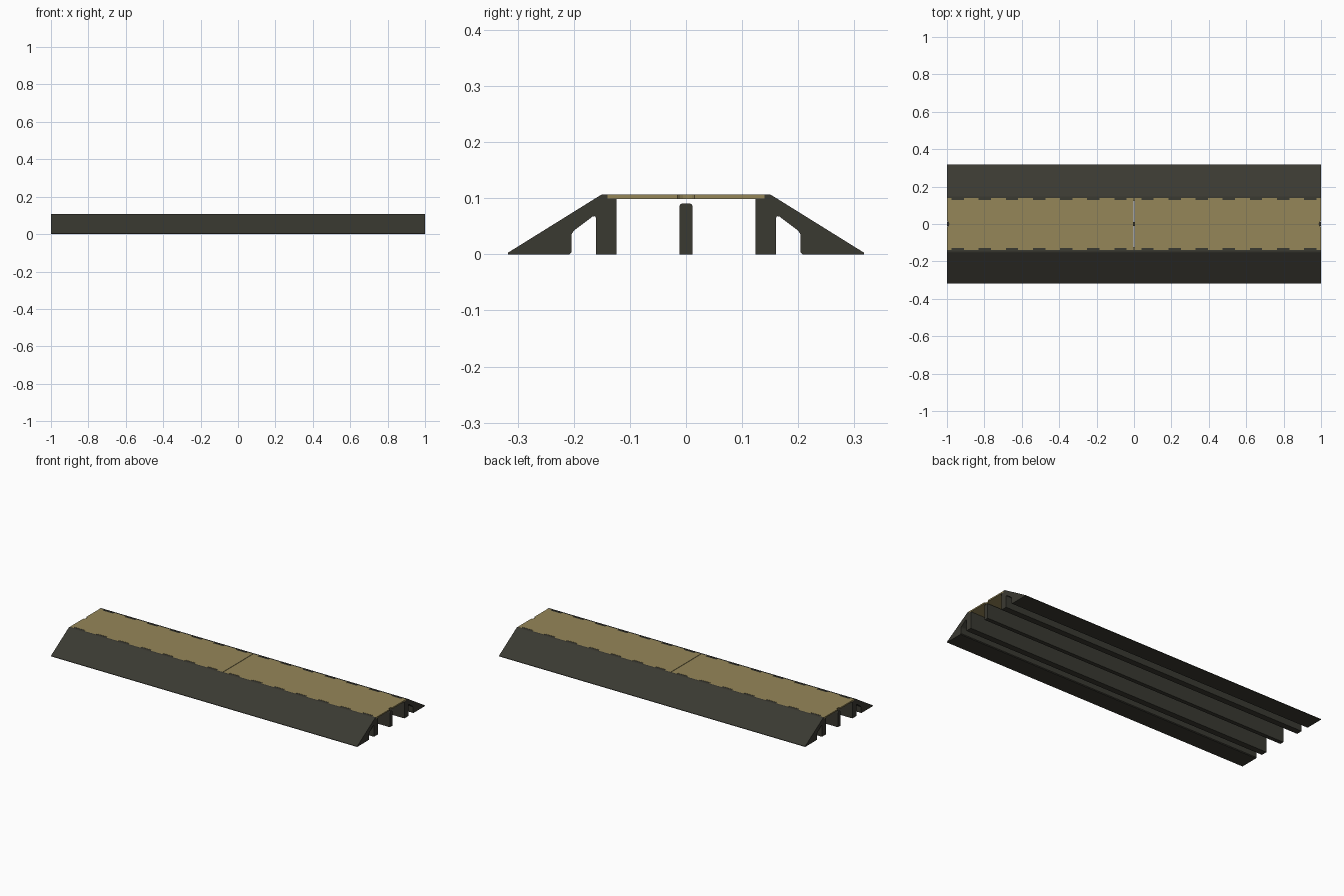
import bpy, bmesh, math
from mathutils import Vector

cube = bpy.data.objects.get("Cube")
if cube:
    bpy.data.objects.remove(cube, do_unlink=True)


def make_material(name, rgb):
    mat = bpy.data.materials.new(name)
    mat.use_nodes = True
    mat.diffuse_color = (*rgb, 1)
    mat.node_tree.nodes["Principled BSDF"].inputs["Base Color"].default_value = (*rgb, 1)
    return mat


RUBBER = make_material("dark rubber", (0.042, 0.041, 0.031))
LID = make_material("dull yellow lid", (0.30, 0.24, 0.098))


def extrude(name, points, direction, mat):
    """Make a solid by sweeping a flat outline along a direction."""
    bm = bmesh.new()
    face = bm.faces.new([bm.verts.new(p) for p in points])
    swept = bmesh.ops.extrude_face_region(bm, geom=[face])
    verts = [v for v in swept["geom"] if isinstance(v, bmesh.types.BMVert)]
    bmesh.ops.translate(bm, verts=verts, vec=Vector(direction))
    bmesh.ops.recalc_face_normals(bm, faces=bm.faces)
    mesh = bpy.data.meshes.new(name)
    bm.to_mesh(mesh)
    bm.free()
    mesh.materials.append(mat)
    obj = bpy.data.objects.new(name, mesh)
    bpy.context.collection.objects.link(obj)
    return obj


def rail(name, profile, side=1):
    """Sweep a (y, z) profile along the whole length."""
    return extrude(name, [(-1, side * y, z) for y, z in profile], (2, 0, 0), RUBBER)


TOP, SEAT = 0.107, 0.099      # lid top and the ledge it rests on
EDGE, INNER = 0.14, 0.129     # lid edge and depth of the interlocking teeth
PITCH, TOOTH = 0.145, 0.033   # tooth spacing and half width
tooth_centres = [PITCH * (i + 0.5) for i in range(7)]

# Sloped side ramps with a hollow underside and an upright inner wall
ramp = [
    (0.317, 0), (0.317, 0.003), (0.153, 0.105), (0.148, TOP), (EDGE, TOP),
    (EDGE, SEAT), (0.124, SEAT), (0.124, 0), (0.16, 0), (0.16, 0.064),
    (0.162, 0.068), (0.167, 0.067), (0.2, 0.042), (0.204, 0.036),
    (0.204, 0.004), (0.208, 0),
]
for name, side in (("back", 1), ("front", -1)):
    rail(name + "_ramp", ramp, side)
    # Teeth that lock into the lid edges
    for i, c in enumerate(tooth_centres):
        for x in (c, -c):
            y0, y1 = side * INNER, side * (EDGE + 0.002)
            corners = [(x - TOOTH, y0, SEAT), (x + TOOTH, y0, SEAT),
                       (x + TOOTH, y1, SEAT), (x - TOOTH, y1, SEAT)]
            extrude(f"{name}_tooth", corners, (0, 0, TOP - SEAT - 0.001), RUBBER)

# Centre divider with a rounded top
divider = [(-0.012, 0), (0.012, 0)]
for k in range(9):
    a = math.pi * k / 8
    shift = 0.005 if k < 4 else -0.005 if k > 4 else 0
    divider.append((shift + 0.007 * math.cos(a), 0.084 + 0.007 * math.sin(a)))
rail("centre_divider", divider)

# Two lid panels with toothed edges and a finger notch at the outer end
toothed = [(0.0015, EDGE)]
for c in tooth_centres:
    l, r = c - TOOTH, c + TOOTH
    toothed += [(l, EDGE), (l, INNER), (r, INNER), (r, EDGE)]
toothed.append((1, EDGE))
notch = [(1 - 0.01 * math.sin(math.pi * k / 8), 0.015 * math.cos(math.pi * k / 8))
         for k in range(9)]
outline = toothed + notch + [(x, -y) for x, y in reversed(toothed)]
for name, side in (("left", 1), ("right", -1)):
    extrude(name + "_lid", [(side * x, y, SEAT) for x, y in outline],
            (0, 0, TOP - SEAT), LID)
